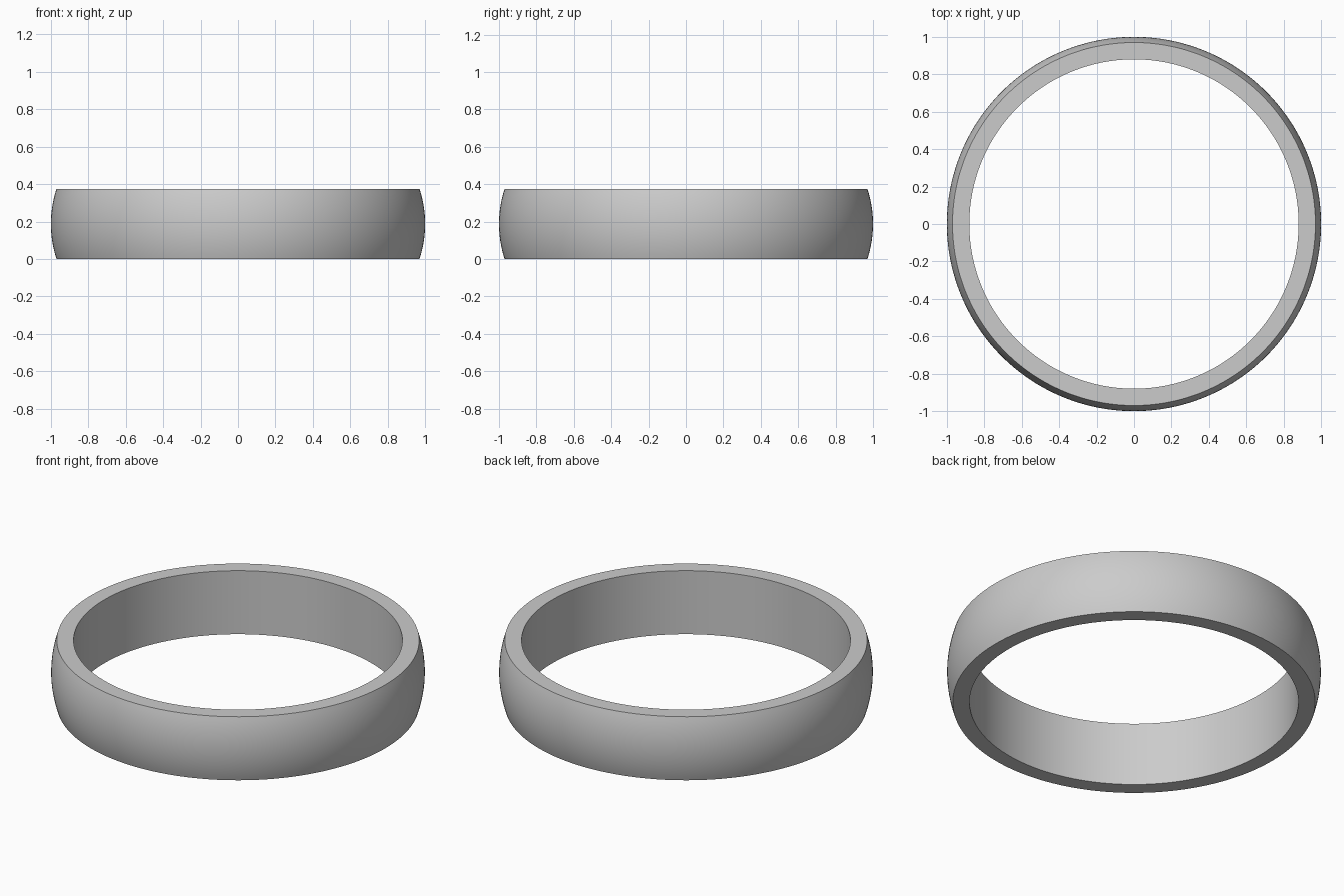
import bpy, bmesh, math

if "Cube" in bpy.data.objects:
    bpy.data.objects.remove(bpy.data.objects["Cube"])

HEIGHT, R_INNER, R_RIM, R_MAX = 0.375, 0.88, 0.97, 1.0
ARC_STEPS, SIDES = 16, 192

# Cross-section: straight bore, flat rims, domed outer face (circular arc)
half, bulge = HEIGHT / 2, R_MAX - R_RIM
arc_r = (half ** 2 + bulge ** 2) / (2 * bulge)
arc_a = math.asin(half / arc_r)
profile = [(R_INNER, HEIGHT), (R_INNER, 0)]
for i in range(ARC_STEPS + 1):
    a = arc_a * (2 * i / ARC_STEPS - 1)
    profile.append((R_MAX - arc_r + arc_r * math.cos(a), half + arc_r * math.sin(a)))

# Ring band: spin the cross-section round z
bm = bmesh.new()
verts = [bm.verts.new((r, 0, z)) for r, z in profile]
edges = [bm.edges.new((verts[i], verts[(i + 1) % len(verts)])) for i in range(len(verts))]
bmesh.ops.spin(bm, geom=verts + edges, cent=(0, 0, 0), axis=(0, 0, 1),
               angle=math.tau, steps=SIDES, use_merge=False)
bmesh.ops.remove_doubles(bm, verts=bm.verts[:], dist=1e-4)
bmesh.ops.recalc_face_normals(bm, faces=bm.faces[:])
mesh = bpy.data.meshes.new("ring_band")
bm.to_mesh(mesh)
bm.free()

ring = bpy.data.objects.new("ring_band", mesh)
bpy.context.collection.objects.link(ring)
bpy.context.view_layer.objects.active = ring
ring.select_set(True)
bpy.ops.object.shade_smooth_by_angle(angle=math.radians(35))
